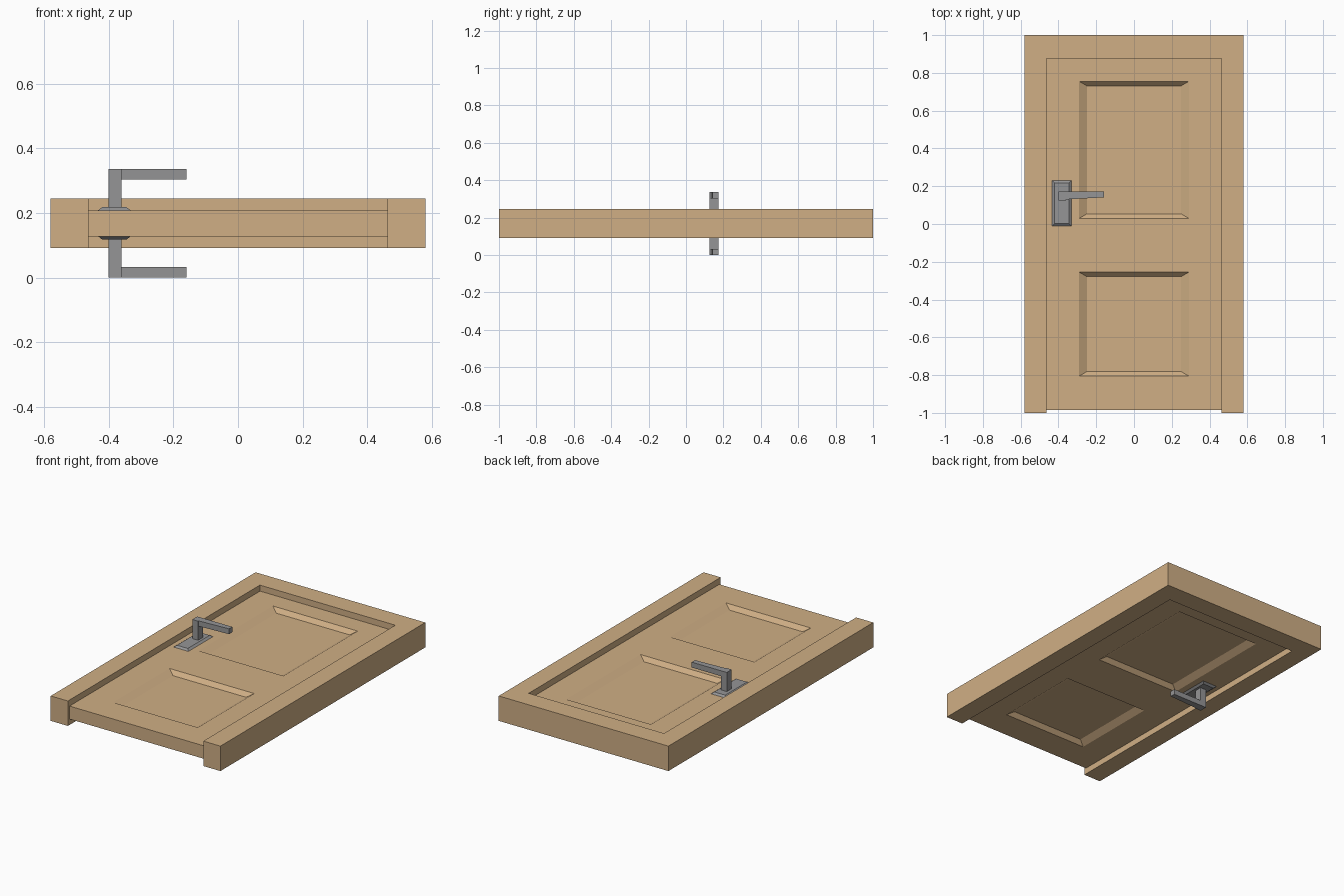
import bpy, bmesh, math
from mathutils import Vector

cube = bpy.data.objects.get("Cube")
if cube:
    bpy.data.objects.remove(cube, do_unlink=True)

MID = 0.168            # middle of the door thickness
LEAF_H = 0.04          # half thickness of the leaf
FRAME_H = 0.077        # half thickness of the frame
TOP_H = 0.168          # reach of the lever from the middle


def material(name, rgb):
    mat = bpy.data.materials.new(name)
    mat.use_nodes = True
    mat.diffuse_color = (*rgb, 1)
    mat.node_tree.nodes["Principled BSDF"].inputs["Base Color"].default_value = (*rgb, 1)
    return mat


wood = material("tan wood", (0.63, 0.43, 0.235))
metal = material("grey metal", (0.30, 0.30, 0.305))


def finish(bm, name, mat):
    bmesh.ops.recalc_face_normals(bm, faces=bm.faces)
    mesh = bpy.data.meshes.new(name)
    bm.to_mesh(mesh)
    bm.free()
    mesh.materials.append(mat)
    obj = bpy.data.objects.new(name, mesh)
    bpy.context.collection.objects.link(obj)
    return obj


def add_loft(bm, lower, upper, z0, z1):
    """Solid between two outlines with the same number of points."""
    a = [bm.verts.new((x, y, z0)) for x, y in lower]
    b = [bm.verts.new((x, y, z1)) for x, y in upper]
    bm.faces.new(a)
    bm.faces.new(b)
    for i in range(len(a)):
        j = (i + 1) % len(a)
        bm.faces.new((a[i], a[j], b[j], b[i]))


def rect(x0, x1, y0, y1, inset=0):
    x0, x1, y0, y1 = x0 + inset, x1 - inset, y0 + inset, y1 - inset
    return [(x0, y0), (x1, y0), (x1, y1), (x0, y1)]


# Door frame: two jambs and a head in one outline, open at the foot
bm = bmesh.new()
half = [(0.58, 1), (0.58, -1), (0.463, -1), (0.463, 0.875)]
outline = half + [(-x, y) for x, y in reversed(half)]
add_loft(bm, outline, outline, MID - FRAME_H, MID + FRAME_H)
finish(bm, "door_frame", wood)

# Door leaf with two sunk panels on each side
PANELS = [(0.03, 0.755), (-0.805, -0.255)]
PANEL_X, FLOOR_X = 0.29, 0.25
bm = bmesh.new()
leaf = rect(-0.462, 0.462, -0.985, 0.875)
add_loft(bm, leaf, leaf, MID - LEAF_H, MID + LEAF_H)
bmesh.ops.recalc_face_normals(bm, faces=bm.faces)
cuts = [(Vector((s * PANEL_X, 0, 0)), Vector((1, 0, 0))) for s in (-1, 1)]
cuts += [(Vector((0, y, 0)), Vector((0, 1, 0))) for pair in PANELS for y in pair]
for point, normal in cuts:
    bmesh.ops.bisect_plane(bm, geom=bm.verts[:] + bm.edges[:] + bm.faces[:],
                           plane_co=point, plane_no=normal)


def is_panel(face):
    c = face.calc_center_median()
    return (abs(face.normal.z) > 0.9 and abs(c.x) < PANEL_X
            and any(lo < c.y < hi for lo, hi in PANELS))


bm.normal_update()
floors = [f for f in bm.faces if is_panel(f)]
bmesh.ops.inset_individual(bm, faces=floors, thickness=0.033, depth=-0.025)
for f in floors:
    for v in f.verts:
        v.co.x = math.copysign(FLOOR_X, v.co.x)
finish(bm, "door_leaf", wood)

# Handles, one on each side of the leaf
for side, s in (("top", 1), ("bottom", -1)):
    def z(h):
        return MID + s * h

    bm = bmesh.new()
    plate = (-0.433, -0.332, -0.01, 0.23)
    add_loft(bm, rect(*plate), rect(*plate, inset=0.013),
             z(LEAF_H), z(LEAF_H + 0.01))
    finish(bm, side + "_handle_plate", metal)

    bm = bmesh.new()
    neck = rect(-0.40, -0.36, 0.125, 0.173)
    add_loft(bm, neck, neck, z(LEAF_H + 0.009), z(TOP_H))
    finish(bm, side + "_handle_neck", metal)

    bm = bmesh.new()
    lever = [(-0.362, 0.130), (-0.16, 0.141), (-0.16, 0.173), (-0.362, 0.173)]
    add_loft(bm, lever, lever, z(TOP_H - 0.033), z(TOP_H))
    finish(bm, side + "_handle_lever", metal)
